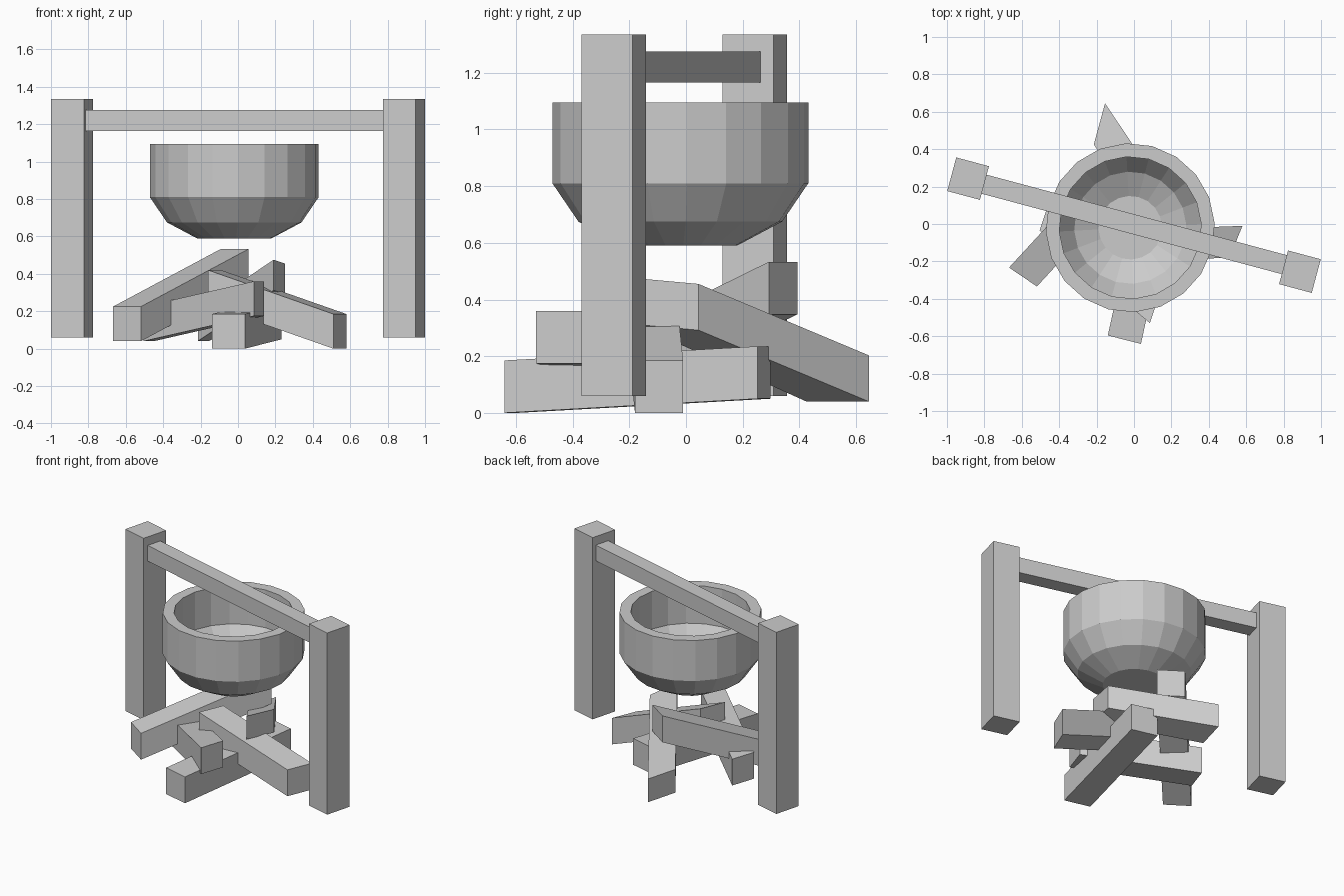
import bpy, bmesh, math
from mathutils import Vector

if "Cube" in bpy.data.objects:
    bpy.data.objects.remove(bpy.data.objects["Cube"])

TURN = math.radians(-15)


def finish(name, bm):
    bmesh.ops.recalc_face_normals(bm, faces=bm.faces)
    mesh = bpy.data.meshes.new(name)
    bm.to_mesh(mesh)
    bm.free()
    ob = bpy.data.objects.new(name, mesh)
    bpy.context.collection.objects.link(ob)
    return ob


def box(name, centre, size, turn):
    bm = bmesh.new()
    bmesh.ops.create_cube(bm, size=1)
    bmesh.ops.scale(bm, vec=size, verts=bm.verts)
    ob = finish(name, bm)
    ob.location = centre
    ob.rotation_euler.z = turn


def log(name, start, end, across, height=0.185, tilt=0.0):
    """Slanted beam: start/end are bottom corners, across is the width vector."""
    bm = bmesh.new()
    w, up = Vector((*across, 0)), Vector((0, 0, height))
    rings = []
    for p, dz in ((Vector(start), 0), (Vector(end), tilt)):
        side = w + Vector((0, 0, dz))
        rings.append([bm.verts.new(v) for v in (p, p + side, p + side + up, p + up)])
    a, b = rings
    bm.faces.new(a)
    bm.faces.new(b[::-1])
    for i in range(4):
        j = (i + 1) % 4
        bm.faces.new((a[i], b[i], b[j], a[j]))
    finish(name, bm)


def lathe(name, profile, sides, centre, turn):
    bm = bmesh.new()
    rings = [[bm.verts.new((r * math.cos(turn + math.tau * i / sides),
                            r * math.sin(turn + math.tau * i / sides), z))
              for i in range(sides)] for r, z in profile]
    for a, b in zip(rings, rings[1:]):
        for i in range(sides):
            j = (i + 1) % sides
            bm.faces.new((a[i], a[j], b[j], b[i]))
    bm.faces.new(rings[0])
    bm.faces.new(rings[-1])
    finish(name, bm).location = centre


# Frame: two posts and a crossbar
for name, x, y in (("left_post", -0.887, 0.2425), ("right_post", 0.887, -0.255)):
    box(name, (x, y, 0.6975), (0.181, 0.186, 1.275), TURN)
box("crossbar", (0, -0.002, 1.22), (1.67, 0.105, 0.11), TURN)

# Hollow pot
lathe("pot", [(0.20, 0.59), (0.36, 0.675), (0.452, 0.81), (0.452, 1.095),
              (0.38, 1.095), (0.38, 0.83), (0.30, 0.72), (0.17, 0.65)],
      20, (-0.02, -0.02, 0), TURN)

# Stacked firewood
log("left_log", (-0.668, -0.233, 0.04), (-0.092, 0.393, 0.348), (0.149, -0.101))
log("front_log", (-0.14, -0.596, 0.0), (0.056, 0.298, 0.05), (0.177, -0.045))
log("right_log", (0.51, -0.18, 0.0), (-0.16, -0.205, 0.235), (0.07, 0.17))
log("back_log", (-0.155, 0.645, 0.04), (0.25, 0.044, 0.292), (-0.06, -0.22),
    height=0.163, tilt=0.02)
log("crossing_log", (-0.505, -0.035, 0.04), (0.085, -0.53, 0.175), (0.055, 0.165))
